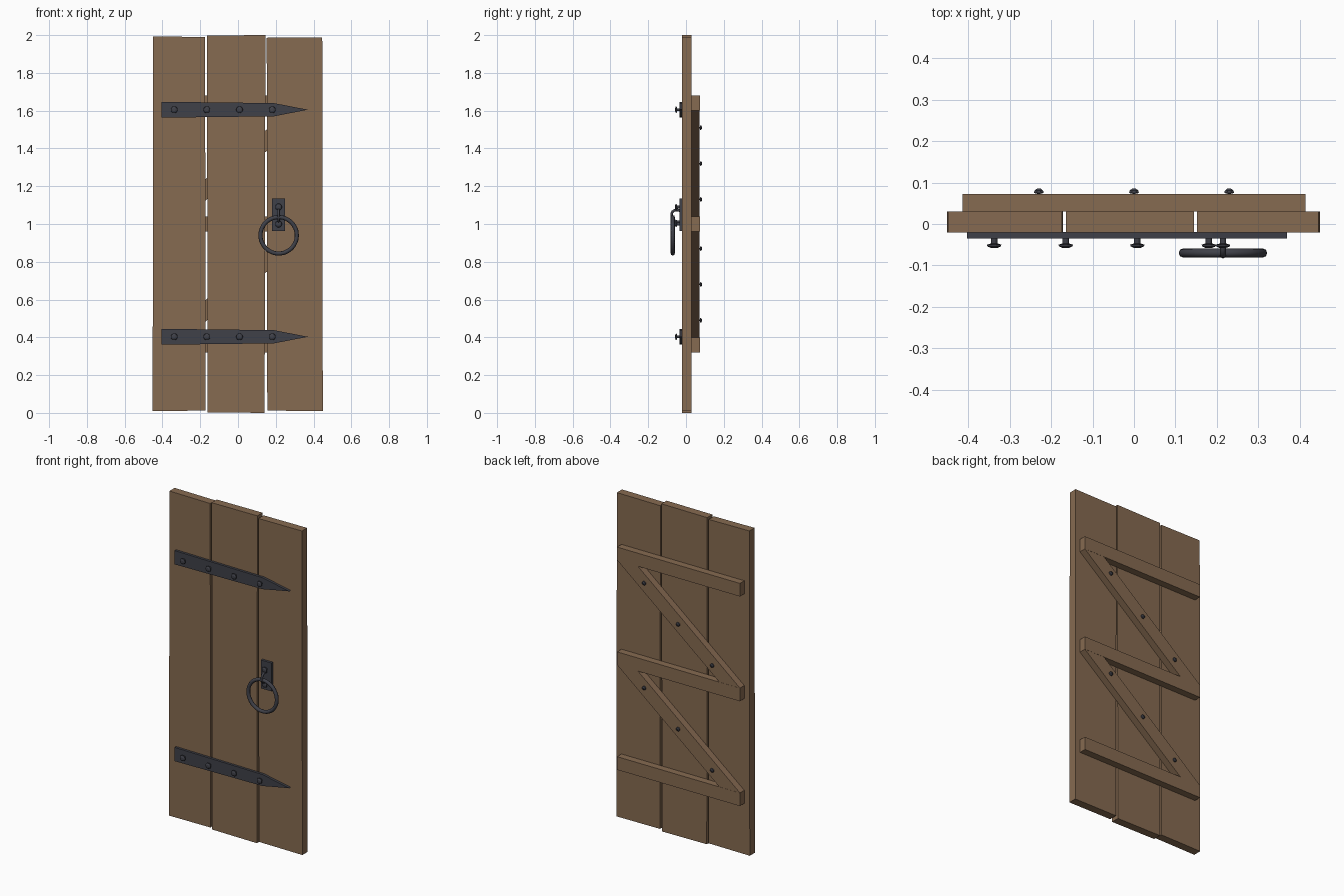
import bpy, bmesh, math
from mathutils import Vector

cube = bpy.data.objects.get("Cube")
if cube:
    bpy.data.objects.remove(cube, do_unlink=True)


def material(name, rgb):
    m = bpy.data.materials.new(name)
    m.use_nodes = True
    m.diffuse_color = (*rgb, 1)
    m.node_tree.nodes["Principled BSDF"].inputs["Base Color"].default_value = (*rgb, 1)
    return m


wood = material("brown_wood", (0.24, 0.145, 0.082))
iron = material("dark_iron", (0.05, 0.052, 0.066))


def finish(bm, name, mat, smooth=False):
    bmesh.ops.recalc_face_normals(bm, faces=bm.faces)
    mesh = bpy.data.meshes.new(name)
    bm.to_mesh(mesh)
    bm.free()
    mesh.materials.append(mat)
    for p in mesh.polygons:
        p.use_smooth = smooth
    ob = bpy.data.objects.new(name, mesh)
    bpy.context.collection.objects.link(ob)
    return ob


def slab(name, outline, y0, y1, mat):
    """Extrude an (x, z) outline from y0 to y1."""
    bm = bmesh.new()
    face = bm.faces.new([bm.verts.new((x, y0, z)) for x, z in outline])
    new = bmesh.ops.extrude_face_region(bm, geom=[face])["geom"]
    bmesh.ops.translate(bm, vec=(0, y1 - y0, 0),
                        verts=[v for v in new if isinstance(v, bmesh.types.BMVert)])
    return finish(bm, name, mat)


def lathe(name, profile, x, z, sides, mat, smooth=False):
    """Turn a (radius, y) profile about an axis along y."""
    bm = bmesh.new()
    rings = []
    for r, y in profile:
        rings.append([bm.verts.new((x + r * math.cos(a), y, z + r * math.sin(a)))
                      for a in (math.tau * (i + 0.5) / sides for i in range(sides))])
    for a, b in zip(rings, rings[1:]):
        for i in range(sides):
            j = (i + 1) % sides
            bm.faces.new((a[i], a[j], b[j], b[i]))
    bm.faces.new(rings[0])
    bm.faces.new(rings[-1])
    return finish(bm, name, mat, smooth)


def rod(name, points, radius, mat, cyclic=False):
    """Round bar along a smooth path, converted to a mesh."""
    cu = bpy.data.curves.new(name + "_path", 'CURVE')
    cu.dimensions = '3D'
    cu.bevel_depth = radius
    cu.bevel_resolution = 2
    cu.resolution_u = 4
    cu.use_fill_caps = True
    sp = cu.splines.new('BEZIER')
    sp.bezier_points.add(len(points) - 1)
    for bp, p in zip(sp.bezier_points, points):
        bp.co = Vector(p)
        bp.handle_left_type = bp.handle_right_type = 'AUTO'
    sp.use_cyclic_u = cyclic
    temp = bpy.data.objects.new(name + "_temp", cu)
    bpy.context.collection.objects.link(temp)
    dg = bpy.context.evaluated_depsgraph_get()
    mesh = bpy.data.meshes.new_from_object(temp.evaluated_get(dg))
    bpy.data.objects.remove(temp, do_unlink=True)
    bm = bmesh.new()
    bm.from_mesh(mesh)
    bpy.data.meshes.remove(mesh)
    return finish(bm, name, mat, True)


# Upright planks, each very slightly out of square
planks = {
    "right_plank": [(-0.452, 0.01), (-0.172, 0.012), (-0.174, 1.99), (-0.449, 1.993)],
    "middle_plank": [(-0.161, 0.003), (0.141, 0), (0.145, 2), (-0.164, 1.998)],
    "left_plank": [(0.155, 0.012), (0.449, 0.01), (0.446, 1.988), (0.152, 1.986)],
}
for name, outline in planks.items():
    slab(name, outline, -0.02, 0.03, wood)

# Back ledges
END = 0.415
for name, z in (("bottom", 0.36), ("middle", 1.0), ("top", 1.64)):
    slab(name + "_ledge", [(-END, z - 0.04), (END, z - 0.04), (END, z + 0.04), (-END, z + 0.04)],
         0.03, 0.073, wood)

# Diagonal braces with their bolts
for name, z in (("lower", 0.68), ("upper", 1.32)):
    slab(name + "_brace", [(END, z + 0.28), (0.275, z + 0.28), (-END, z - 0.28), (-0.275, z - 0.28)],
         0.03, 0.072, wood)
    for i in (-1, 0, 1):
        lathe(f"{name}_brace_bolt", [(0.004, 0.02), (0.004, 0.073), (0.013, 0.075), (0.011, 0.081),
                                     (0.004, 0.086)], 0.23 * i, z + 0.19 * i, 8, iron)


def rivet(name, x, z):
    lathe(name, [(0.008, -0.02), (0.008, -0.047), (0.018, -0.05),
                 (0.017, -0.054), (0.008, -0.058)], x, z, 12, iron)


# Hinge straps on the front
for name, z in (("lower", 0.403), ("upper", 1.605)):
    slab(name + "_hinge_strap", [(-0.404, z - 0.042), (0.19, z - 0.035), (0.37, z),
                                 (0.19, z + 0.035), (-0.404, z + 0.042)], -0.035, -0.019, iron)
    for i in range(4):
        rivet(name + "_hinge_rivet", -0.338 + 0.173 * i, z)

# Pull ring with its plate and staple
HX = 0.215
slab("handle_plate", [(HX - 0.035, 0.962), (HX + 0.035, 0.962), (HX + 0.035, 1.135),
                      (HX - 0.035, 1.135)], -0.035, -0.019, iron)
for z in (1.0, 1.09):
    rivet("handle_rivet", HX, z)
rod("pull_ring", [(HX + 0.096 * math.cos(a), -0.07, 0.94 + 0.096 * math.sin(a))
                  for a in (math.tau * i / 12 for i in range(12))], 0.011, iron, True)
rod("ring_staple", [(HX, -0.03, 1.07), (HX, -0.05, 1.074), (HX, -0.07, 1.066),
                    (HX, -0.076, 1.045), (HX, -0.066, 1.022), (HX, -0.05, 1.013),
                    (HX, -0.03, 1.013)], 0.007, iron)
